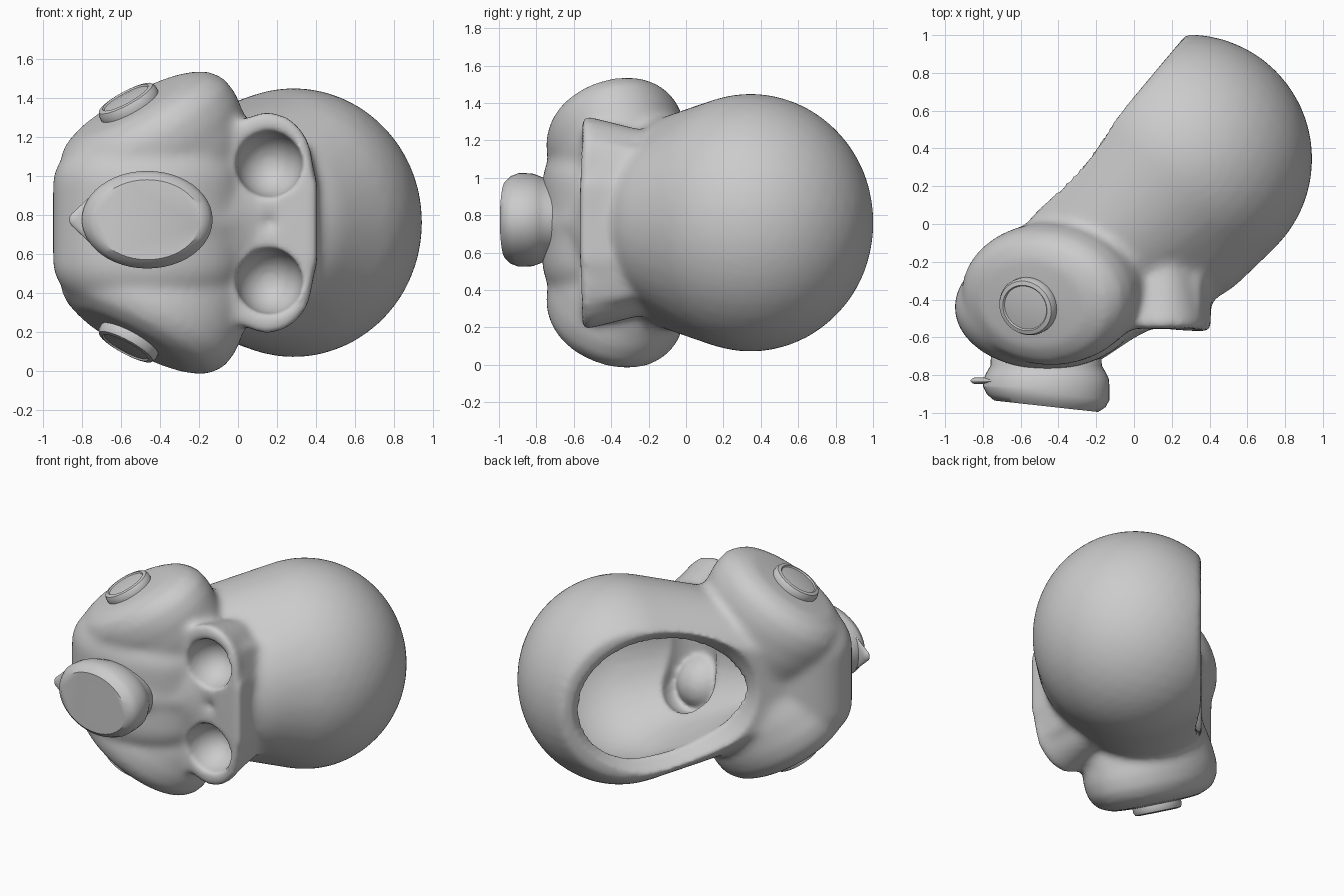
import bpy, bmesh
from math import cos, sin, tau
from mathutils import Vector

if "Cube" in bpy.data.objects:
    bpy.data.objects.remove(bpy.data.objects["Cube"])

MID = 0.76                                  # height of the symmetry plane
RIM = Vector((-0.19, 0.45, MID))            # centre of the head opening
ALONG = Vector((0.645, 0.764, 0))           # long axis of the opening
INWARD = Vector((0.764, -0.645, 0))         # from the opening to the face

rubber = bpy.data.materials.new("grey_rubber")
rubber.use_nodes = True
rubber.diffuse_color = (0.6, 0.6, 0.6, 1)
rubber.node_tree.nodes["Principled BSDF"].inputs["Base Color"].default_value = (0.6, 0.6, 0.6, 1)


def finish(bm, name):
    bmesh.ops.recalc_face_normals(bm, faces=bm.faces)
    mesh = bpy.data.meshes.new(name)
    bm.to_mesh(mesh)
    bm.free()
    mesh.materials.append(rubber)
    ob = bpy.data.objects.new(name, mesh)
    bpy.context.collection.objects.link(ob)
    return ob


def smooth(ob, angle=0.7):
    bpy.ops.object.select_all(action='DESELECT')
    ob.select_set(True)
    bpy.context.view_layer.objects.active = ob
    bpy.ops.object.shade_smooth_by_angle(angle=angle)


def ball(centre, radii):
    """Points of an ellipsoid."""
    bm = bmesh.new()
    bmesh.ops.create_icosphere(bm, subdivisions=4, radius=1)
    pts = [Vector(centre) + v.co * Vector(radii) for v in bm.verts]
    bm.free()
    return pts


def sphere(x, y, z, r, rz=None):
    return ball((x, y, z), (r, r, rz or r))


def ellipse(centre, u, v, n=48):
    return [centre + u * cos(tau * i / n) + v * sin(tau * i / n) for i in range(n)]


def mouth(depth, length, height):
    """Outline of the head opening at a depth inside the rim."""
    return ellipse(RIM + INWARD * depth + ALONG * 0.03, ALONG * length, Vector((0, 0, height)))


def hull(bm, *groups):
    """Add the convex hull of several point groups."""
    verts = [bm.verts.new(p) for g in groups for p in g]
    res = bmesh.ops.convex_hull(bm, input=verts)
    junk = {v for v in res["geom_interior"] + res["geom_unused"]
            if isinstance(v, bmesh.types.BMVert)}
    bmesh.ops.delete(bm, geom=list(junk), context='VERTS')


def loft(bm, rings):
    """Skin a list of point rings and close both ends."""
    rows = [[bm.verts.new(p) for p in r] for r in rings]
    for a, b in zip(rows, rows[1:]):
        for i in range(len(a)):
            j = (i + 1) % len(a)
            bm.faces.new((a[i], a[j], b[j], b[i]))
    bm.faces.new(rows[0])
    bm.faces.new(rows[-1])


def lathe(bm, centre, axis, u, ru, rv, profile):
    """Oval turned part: profile gives (scale, offset along axis)."""
    v = axis.cross(u).normalized()
    loft(bm, [ellipse(centre + axis * h, u * ru * s, v * rv * s) for s, h in profile])


def modify(ob, kind, **settings):
    mod = ob.modifiers.new(kind, kind)
    for key, value in settings.items():
        setattr(mod, key, value)
    bpy.ops.object.select_all(action='DESELECT')
    bpy.context.view_layer.objects.active = ob
    ob.select_set(True)
    bpy.ops.object.modifier_apply(modifier=mod.name)


def combine(ob, tool, operation):
    modify(ob, 'BOOLEAN', object=tool, operation=operation, solver='EXACT')
    bpy.data.objects.remove(tool)


def side_axes(side):
    axis = Vector((-0.46, -0.24, 0.85 * side)).normalized()
    u = Vector((0.89, 0, 0.46 * side))
    return axis, (u - axis * u.dot(axis)).normalized()


# Hood, cut flat at the head opening
bm = bmesh.new()
hull(bm, sphere(0.285, 0.345, MID, 0.66, 0.69), sphere(0.22, 0.06, MID, 0.5, 0.54),
     ball((-0.42, -0.41, MID), (0.42, 0.34, 0.45)))
cut = bmesh.ops.bisect_plane(bm, geom=bm.verts[:] + bm.edges[:] + bm.faces[:],
                             plane_co=RIM, plane_no=-INWARD, clear_outer=True)
bmesh.ops.edgeloop_fill(bm, edges=[e for e in cut["geom_cut"]
                                   if isinstance(e, bmesh.types.BMEdge)])

# Cheeks and muzzle ridge
hull(bm, *[ball((-0.46, -0.44, MID + 0.2 * s), (0.49, 0.33, 0.3)) for s in (1, -1)])
hull(bm, ball((-0.4, -0.58, MID), (0.32, 0.2, 0.2)), sphere(0.1, -0.42, MID, 0.1))

for side in (1, -1):
    # Cheek pods
    axis, u = side_axes(side)
    lathe(bm, Vector((-0.54, -0.42, MID + 0.6 * side)), axis, u, 0.49, 0.375,
          [(0.3, 0.01), (0.66, 0), (0.87, -0.04), (0.98, -0.11), (1.01, -0.2),
           (0.98, -0.34), (0.85, -0.6)])
    # Goggle lobes
    lathe(bm, Vector((0.15, 0, MID + 0.3 * side)), Vector((0, 1, 0)), Vector((1, 0, 0)),
          0.235, 0.27, [(0.97, -0.555), (1, -0.53), (0.76, -0.27), (0.65, -0.1)])

# Goggle brow bar joining the lobes
bar = [Vector((x, y, MID + z * s)) for s in (1, -1)
       for x, y, z in ((0.22, -0.55, 0.52), (0.35, -0.56, 0.44), (0.405, -0.57, 0.2),
                       (0.41, -0.2, 0.2), (0.36, -0.2, 0.38), (0.22, -0.2, 0.43),
                       (0.2, -0.56, 0.2), (0.2, -0.2, 0.2))]
hull(bm, bar)
shell = finish(bm, "mask_shell")
modify(shell, 'REMESH', mode='VOXEL', voxel_size=0.025)
modify(shell, 'SMOOTH', factor=0.5, iterations=4)

# Funnel rim sloping into the opening
bm = bmesh.new()
hull(bm, mouth(-0.06, 0.68, 0.56), mouth(0.12, 0.5, 0.39))
combine(shell, finish(bm, "rim_cutter"), 'DIFFERENCE')

# Hollow interior
bm = bmesh.new()
hull(bm, sphere(0.29, 0.32, MID, 0.55), sphere(0.17, 0.05, MID, 0.41, 0.45),
     sphere(-0.23, -0.1, MID, 0.26), mouth(0.1, 0.5, 0.39))
combine(shell, finish(bm, "cavity_cutter"), 'DIFFERENCE')

# Recess behind the goggles
bm = bmesh.new()
hull(bm, *[ball((0.17, -0.27, MID + 0.26 * s), (0.18, 0.18, 0.18)) for s in (1, -1)])
combine(shell, finish(bm, "recess_cutter"), 'DIFFERENCE')

# Eye sockets: bulge inside, dish outside
for operation, y, r, depth in (('UNION', -0.5, 0.205, 0.24), ('DIFFERENCE', -0.56, 0.17, 0.21)):
    for side in (1, -1):
        bm = bmesh.new()
        hull(bm, [p for p in ball((0.16, y, MID + 0.3 * side), (r, depth, r))
                  if p.y > y or operation == 'DIFFERENCE'])
        combine(shell, finish(bm, "socket_tool"), operation)

modify(shell, 'REMESH', mode='VOXEL', voxel_size=0.018)
modify(shell, 'SMOOTH', factor=0.5, iterations=5)
smooth(shell, 1.2)

# Round caps on the cheek pods
for side, name in ((1, "upper_cap"), (-1, "lower_cap")):
    bm = bmesh.new()
    axis, u = side_axes(side)
    lathe(bm, Vector((-0.55, -0.43, MID + 0.59 * side)), axis, u, 0.165, 0.155,
          [(0.9, -0.06), (1, 0.0), (1, 0.035), (0.94, 0.055), (0.8, 0.06),
           (0.76, 0.052), (0.4, 0.06)])
    smooth(finish(bm, name))

# Oval snout filter with a slanted face
bm = bmesh.new()
lathe(bm, Vector((-0.465, 0, MID + 0.015)), Vector((0, -1, 0)), Vector((1, 0, 0)), 0.335, 0.25,
      [(0.86, 0.6), (0.88, 0.75), (0.94, 0.785), (0.99, 0.82), (1, 0.86), (1, 0.895),
       (0.94, 0.935), (0.82, 0.965)])
for v in bm.verts:
    if v.co.y < -0.88:
        v.co.y -= 0.11 * (v.co.x + 0.465)
smooth(finish(bm, "snout_filter"))

# Thin pull tab beside the snout
bm = bmesh.new()
hull(bm, ball((-0.55, -0.83, MID + 0.015), (0.25, 0.018, 0.21)),
     ball((-0.83, -0.83, MID + 0.015), (0.035, 0.018, 0.04)))
smooth(finish(bm, "snout_tab"))
